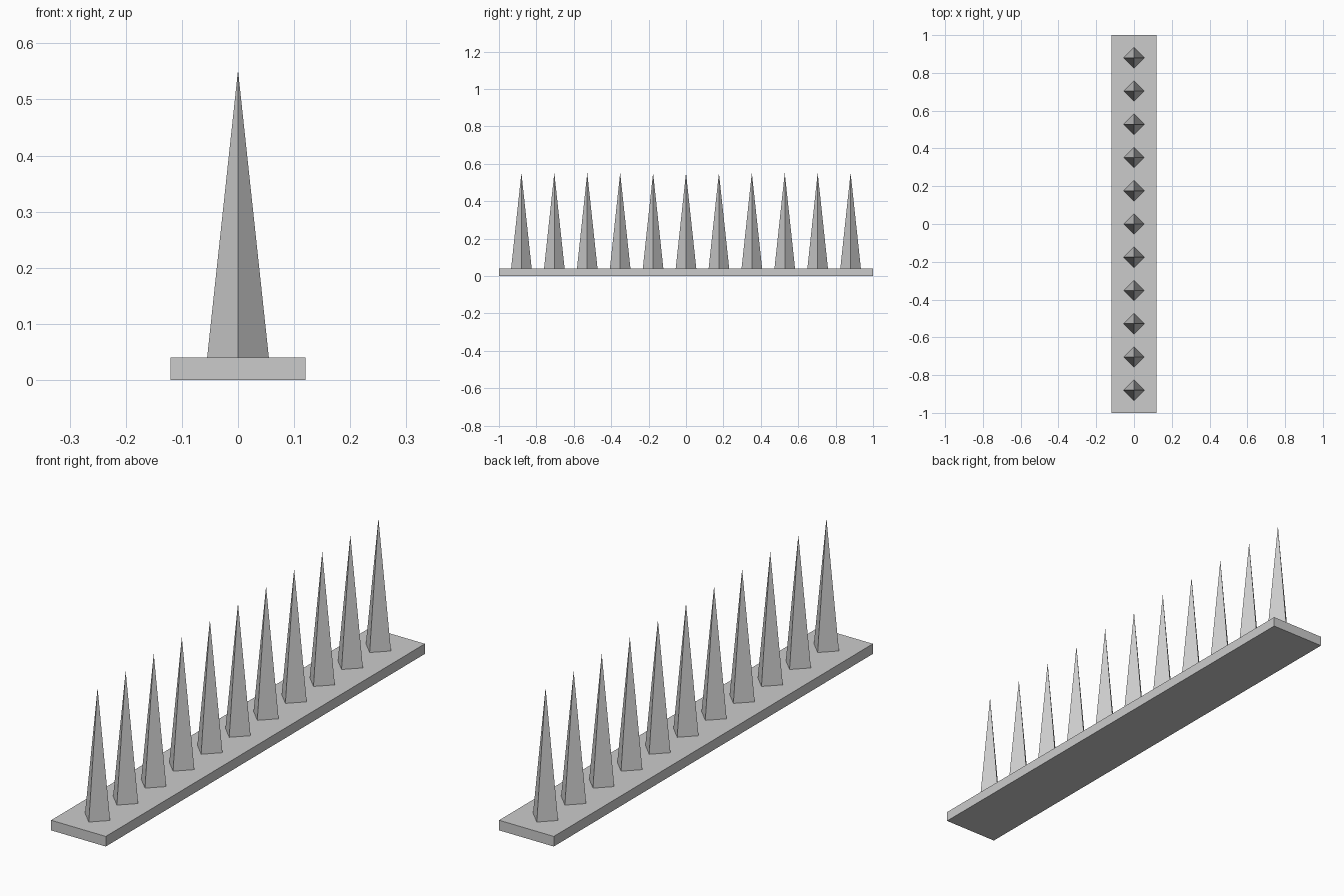
import bpy

if "Cube" in bpy.data.objects:
    bpy.data.objects.remove(bpy.data.objects["Cube"])

BASE_TOP = 0.04
SPIKE_TIP = 0.552
SPIKE_COUNT = 11
SPIKE_SPAN = 0.88

# Flat base plank
bpy.ops.mesh.primitive_cube_add(size=1, location=(0, 0, BASE_TOP / 2))
base = bpy.context.object
base.name = "base_plank"
base.scale = (0.24, 2.0, BASE_TOP)
bpy.ops.object.transform_apply(location=False, rotation=False, scale=True)

# Row of four-sided spikes, corners pointing along the axes
height = SPIKE_TIP - BASE_TOP
for i in range(SPIKE_COUNT):
    y = -SPIKE_SPAN + 2 * SPIKE_SPAN * i / (SPIKE_COUNT - 1)
    bpy.ops.mesh.primitive_cone_add(
        vertices=4, radius1=0.055, radius2=0, depth=height,
        location=(0, y, BASE_TOP + height / 2))
    bpy.context.object.name = f"spike_{i + 1}"
